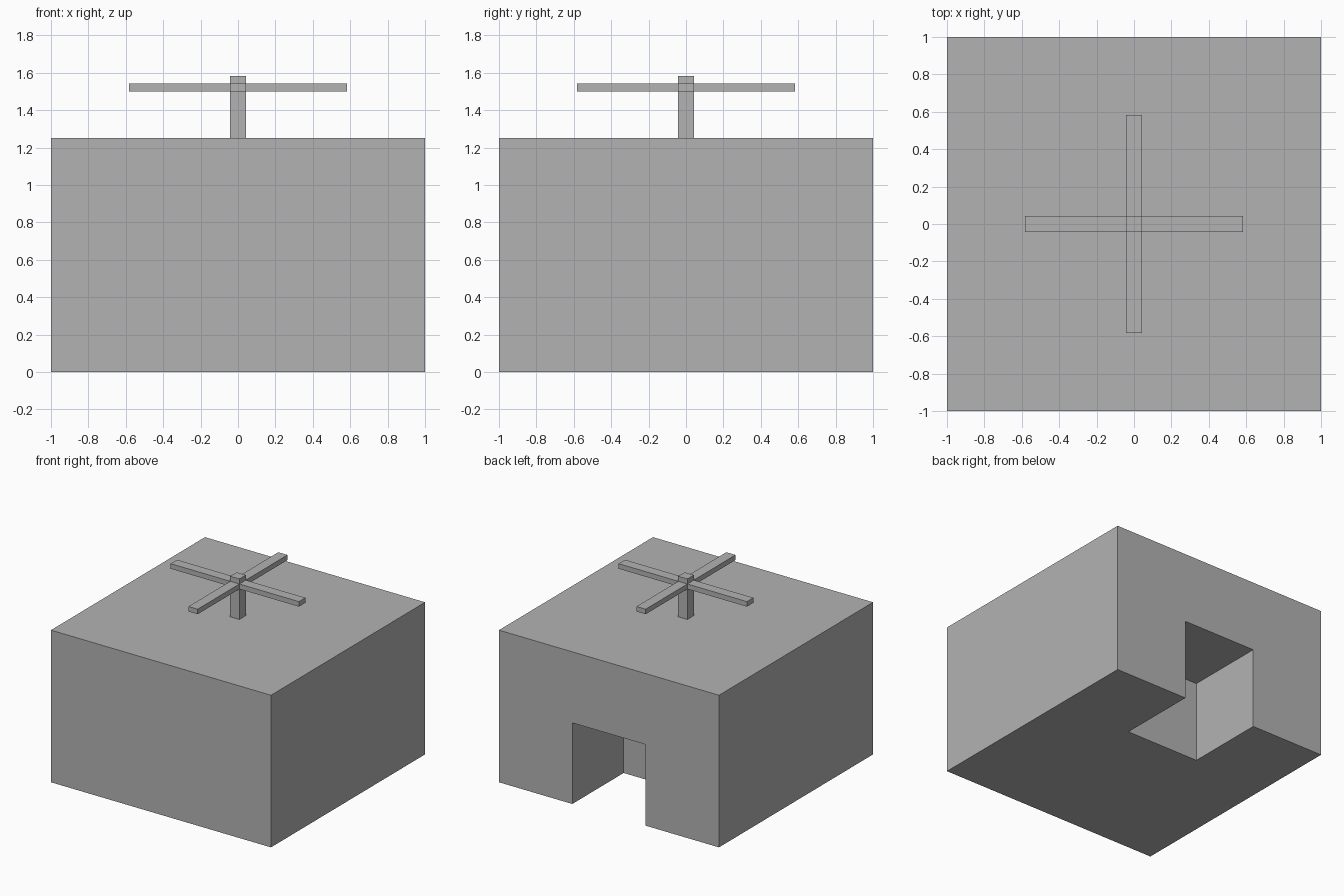
import bpy
import bmesh

if "Cube" in bpy.data.objects:
    bpy.data.objects.remove(bpy.data.objects["Cube"])

U = 1 / 24  # base module

grey = bpy.data.materials.new("plain grey")
grey.diffuse_color = (0.45, 0.45, 0.45, 1)
grey.use_nodes = True
grey.node_tree.nodes["Principled BSDF"].inputs["Base Color"].default_value = grey.diffuse_color


def finish(name, bm):
    bmesh.ops.recalc_face_normals(bm, faces=bm.faces)
    mesh = bpy.data.meshes.new(name)
    bm.to_mesh(mesh)
    bm.free()
    mesh.materials.append(grey)
    obj = bpy.data.objects.new(name, mesh)
    bpy.context.collection.objects.link(obj)
    return obj


def box(name, lo, hi):
    bm = bmesh.new()
    bmesh.ops.create_cube(bm, size=1)
    for v in bm.verts:
        v.co = [lo[i] if v.co[i] < 0 else hi[i] for i in range(3)]
    return finish(name, bm)


# Main block with a doorway recess cut into the back face
block = box("main_block", (-1, -1, 0), (1, 1, 1.25))
cutter = box("doorway_cutter", (-1 / 3, 1 / 3, -0.2), (1 / 3, 1.2, 2 / 3))
cutter.hide_render = True
cutter.hide_viewport = True
cut = block.modifiers.new("doorway", 'BOOLEAN')
cut.operation = 'DIFFERENCE'
cut.solver = 'EXACT'
cut.object = cutter

# Mast in the middle of the roof
box("mast", (-U, -U, 1.25), (U, U, 1.25 + 8 * U))

# Four rotor blades reaching out from the mast
z0, z1, tip = 1.5, 1.5 + U, 14 * U
for side, s in (("right", 1), ("left", -1)):
    a, b = sorted((s * U, s * tip))
    box(side + "_blade", (a, -U, z0), (b, U, z1))
for side, s in (("back", 1), ("front", -1)):
    a, b = sorted((s * U, s * tip))
    box(side + "_blade", (-U, a, z0), (U, b, z1))
